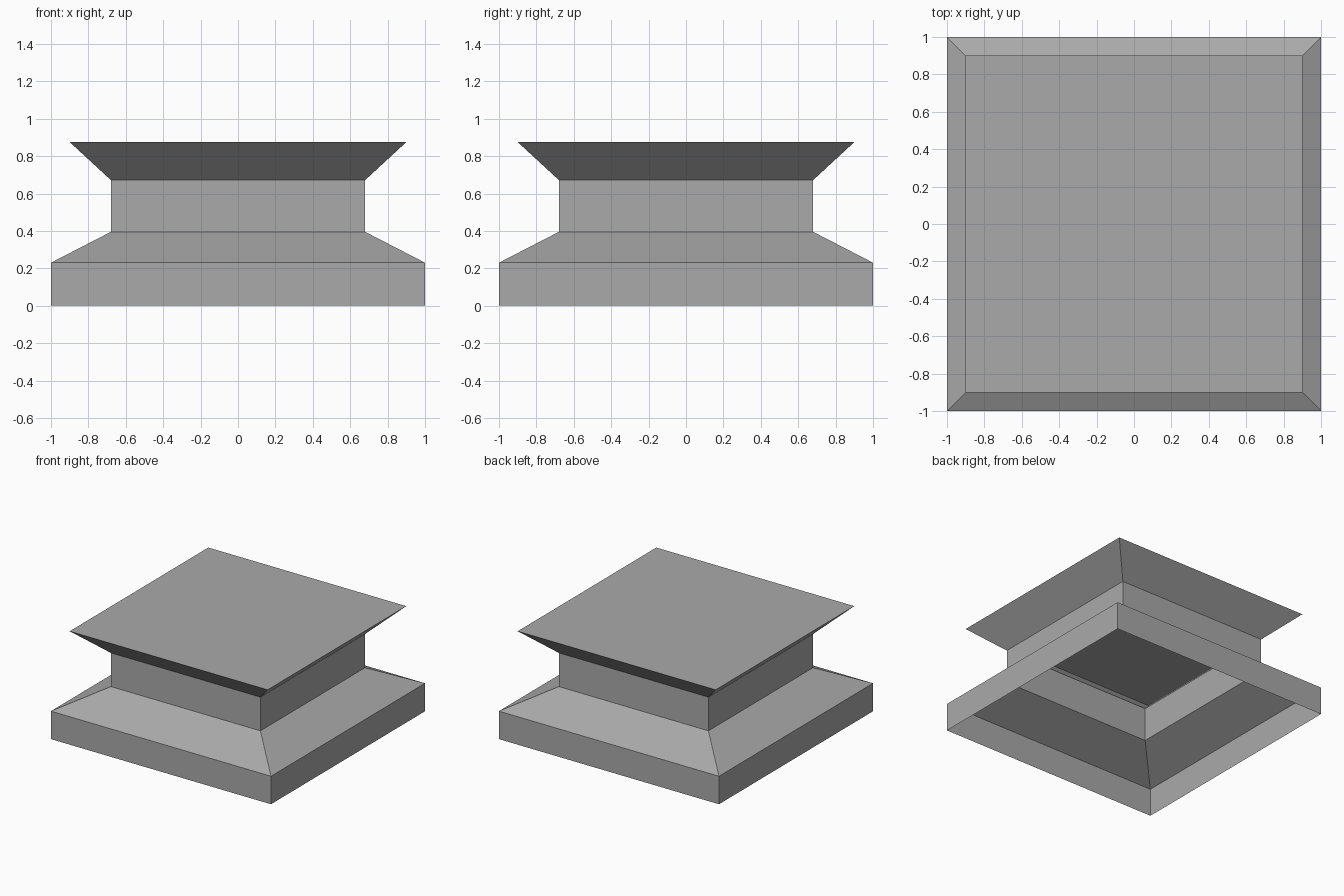
import bpy
import bmesh

cube = bpy.data.objects.get("Cube")
if cube:
    bpy.data.objects.remove(cube, do_unlink=True)

grey = bpy.data.materials.new("stone_grey")
grey.use_nodes = True
colour = (0.4, 0.4, 0.4, 1.0)
grey.diffuse_color = colour
grey.node_tree.nodes["Principled BSDF"].inputs["Base Color"].default_value = colour

# Half-width and height of each square ring, from the open foot to the cap
PROFILE = [(1.0, 0.0), (1.0, 0.23), (0.68, 0.395), (0.68, 0.672), (0.9, 0.875)]
CORNERS = [(-1, -1), (1, -1), (1, 1), (-1, 1)]

bm = bmesh.new()
rings = [[bm.verts.new((sx * w, sy * w, z)) for sx, sy in CORNERS] for w, z in PROFILE]

# Plinth walls, sloped shoulder, neck and flared rim
for low, high in zip(rings, rings[1:]):
    for i in range(4):
        j = (i + 1) % 4
        bm.faces.new((low[i], low[j], high[j], high[i]))

# Flat cap closing the top; the underside stays open
bm.faces.new(rings[-1])

mesh = bpy.data.meshes.new("pedestal")
bm.to_mesh(mesh)
bm.free()
mesh.materials.append(grey)
pedestal = bpy.data.objects.new("pedestal", mesh)
bpy.context.collection.objects.link(pedestal)
